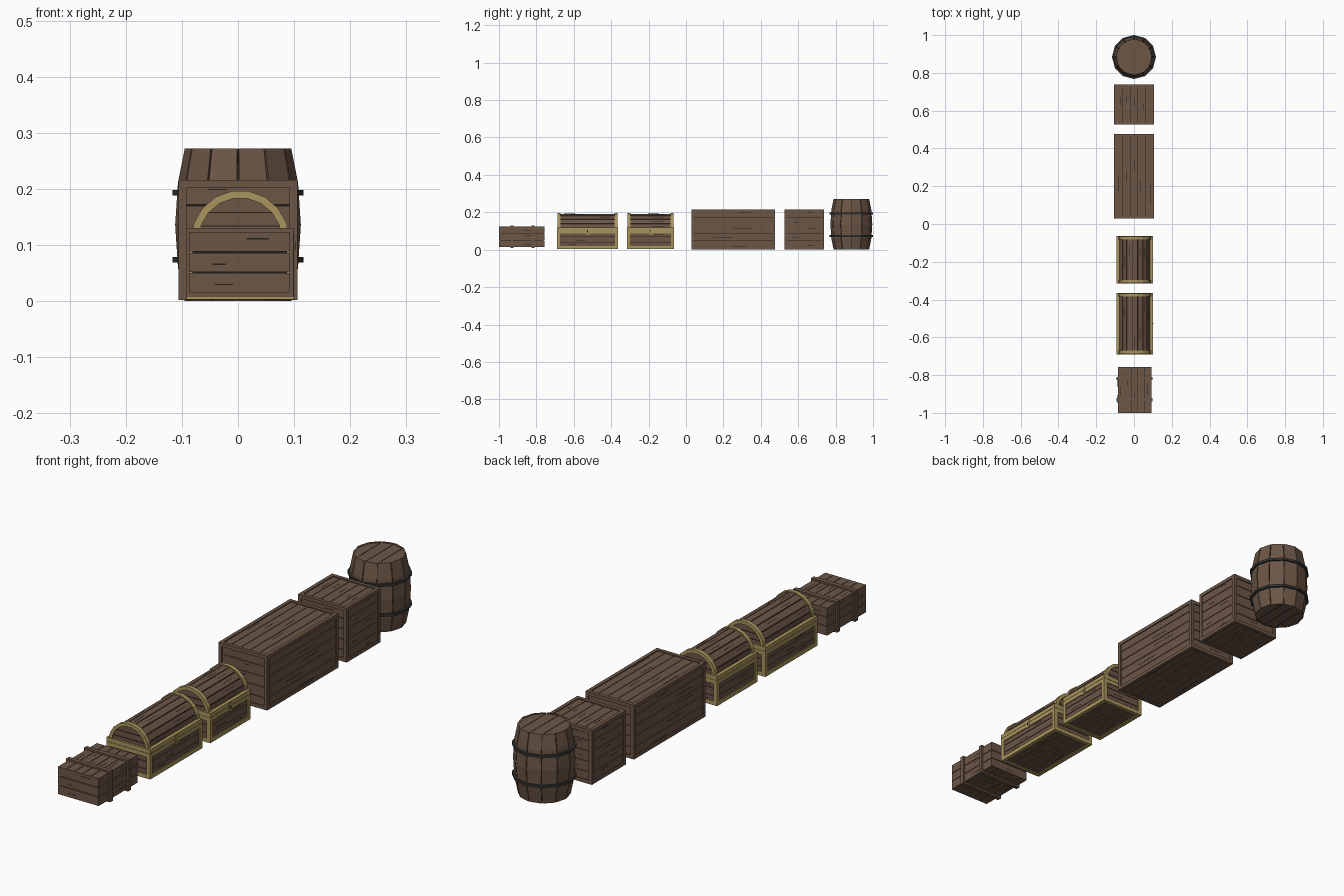
import bpy, bmesh, math, random

if "Cube" in bpy.data.objects:
    bpy.data.objects.remove(bpy.data.objects["Cube"])

random.seed(4)


def material(name, rgb):
    m = bpy.data.materials.new(name)
    m.diffuse_color = (*rgb, 1)
    m.use_nodes = True
    m.node_tree.nodes["Principled BSDF"].inputs["Base Color"].default_value = m.diffuse_color
    return m


WOOD = material("wood", (0.15, 0.093, 0.062))
DARK = material("dark_seams", (0.018, 0.014, 0.011))
BRASS = material("brass", (0.40, 0.30, 0.11))
IRON = material("iron", (0.035, 0.035, 0.033))


def finish(bm, name, mat):
    bmesh.ops.recalc_face_normals(bm, faces=bm.faces)
    me = bpy.data.meshes.new(name)
    bm.to_mesh(me)
    bm.free()
    me.materials.append(mat)
    bpy.context.collection.objects.link(bpy.data.objects.new(name, me))


def loft(bm, rings):
    """Closed solid through a list of equal-sized point rings."""
    vs = [[bm.verts.new(p) for p in r] for r in rings]
    n = len(vs[0])
    for a, b in zip(vs, vs[1:]):
        for i in range(n):
            j = (i + 1) % n
            bm.faces.new((a[i], a[j], b[j], b[i]))
    bm.faces.new(vs[0])
    bm.faces.new(vs[-1])


def box(bm, lo, hi):
    (x0, y0, z0), (x1, y1, z1) = lo, hi
    loft(bm, [[(x0, y0, z), (x1, y0, z), (x1, y1, z), (x0, y1, z)] for z in (z0, z1)])


def inset(lo, hi, d):
    return [v + d for v in lo], [v - d for v in hi]


def frame(bm, lo, hi, t):
    """Beams along all twelve edges of a box."""
    for ax in range(3):
        u, v = [k for k in range(3) if k != ax]
        for su in (0, 1):
            for sv in (0, 1):
                a, b = list(lo), list(hi)
                for k, s in ((u, su), (v, sv)):
                    a[k], b[k] = (hi[k] - t, hi[k]) if s else (lo[k], lo[k] + t)
                if ax != 2:
                    a[ax] += t
                    b[ax] -= t
                box(bm, a, b)


def panel(wood, dark, lo, hi, ax, sgn, run, n, depth=0.005, gap=0.0012):
    """Row of planks on one side of a box, with a few dark cracks."""
    split = 3 - ax - run
    outer = hi[ax] if sgn > 0 else lo[ax]
    w = (hi[split] - lo[split]) / n
    length = hi[run] - lo[run]
    for i in range(n):
        a, b = list(lo), list(hi)
        a[ax], b[ax] = sorted((outer - sgn * depth, outer))
        a[split] = lo[split] + i * w + (gap if i else 0)
        b[split] = lo[split] + (i + 1) * w - (gap if i < n - 1 else 0)
        box(wood, a, b)
        a[ax], b[ax] = sorted((outer - sgn * 0.002, outer + sgn * 0.0004))
        a[run] += length * random.uniform(0.15, 0.6)
        b[run] = a[run] + length * random.uniform(0.12, 0.25)
        a[split] += w * random.uniform(0.25, 0.7)
        b[split] = a[split] + 0.0022
        box(dark, a, b)


def planked_box(name, lo, hi, n_side, n_top, n_end, top=True):
    wood, dark = bmesh.new(), bmesh.new()
    box(dark, *inset(lo, hi, 0.0045))
    for s in (-1, 1):
        panel(wood, dark, lo, hi, 0, s, 1, n_side)
        panel(wood, dark, lo, hi, 1, s, 0, n_end)
        if top or s < 0:
            panel(wood, dark, lo, hi, 2, s, 1, n_top)
    finish(wood, name + "_planks", WOOD)
    finish(dark, name + "_seams", DARK)


def crate(name, y0, y1):
    lo, hi = (-0.106, y0, 0.002), (0.106, y1, 0.216)
    planked_box(name, *inset(lo, hi, 0.004), 5, 5, 5)
    bm = bmesh.new()
    frame(bm, lo, hi, 0.014)
    finish(bm, name + "_frame", WOOD)


def arc(bm, cx, cz, r0, r1, a0, a1, y0, y1):
    """One straight-sided segment of an arch running along y."""
    p = lambda r, a, y: (cx + r * math.cos(a), y, cz + r * math.sin(a))
    loft(bm, [[p(r0, a0, y), p(r1, a0, y), p(r1, a1, y), p(r0, a1, y)] for y in (y0, y1)])


def chest(name, y0, y1):
    cx, half, cz, n = 0.004, 0.0955, 0.11, 9
    lo, hi = (cx - half, y0, 0.003), (cx + half, y1, 0.103)
    planked_box(name + "_body", *inset(lo, hi, 0.004), 3, 4, 3, top=False)
    # brass body frame and lid rail
    bm = bmesh.new()
    frame(bm, lo, hi, 0.016)
    for s in (0, 1):
        xa = hi[0] - 0.014 if s else lo[0]
        box(bm, (xa, y0, 0.104), (xa + 0.014, y1, 0.12))
        ya = y1 - 0.014 if s else y0
        box(bm, (lo[0] + 0.014, ya, 0.104), (hi[0] - 0.014, ya + 0.014, 0.12))
    finish(bm, name + "_brass_frame", BRASS)
    # domed lid: planks, arches at both ends, end boards
    wood, dark, brass = bmesh.new(), bmesh.new(), bmesh.new()
    step = math.pi / n
    for i in range(n):
        a = i * step
        arc(wood, cx, cz, 0.07, 0.083, a + 0.018, a + step - 0.018, y0 + 0.008, y1 - 0.008)
        for ya in (y0 + 0.003, y1 - 0.019):
            arc(brass, cx, cz, 0.074, 0.0875, a, a + step, ya, ya + 0.016)
        ym = random.uniform(y0 + 0.03, y1 - 0.1)
        am = a + step * random.uniform(0.4, 0.6)
        rf = 0.083 * math.cos(step / 2)
        arc(dark, cx, cz, rf - 0.003, rf + 0.0006, am - 0.012, am + 0.012, ym, ym + 0.06)
    for bmx, r, d in ((dark, 0.079, 0.012), (wood, 0.076, 0.008)):
        half_disc = [(cx + r * math.cos(i * step), cz + r * math.sin(i * step)) for i in range(n + 1)]
        loft(bmx, [[(x, y, z) for x, z in half_disc] for y in (y0 + d, y1 - d)])
    for z, w in ((0.134, 0.069), (0.158, 0.056)):
        for y in (y0 + 0.0075, y1 - 0.0075):
            box(dark, (cx - w, y - 0.001, z - 0.001), (cx + w, y + 0.001, z + 0.001))
    finish(wood, name + "_lid_planks", WOOD)
    finish(dark, name + "_lid_seams", DARK)
    finish(brass, name + "_lid_arches", BRASS)
    # latch with keyhole
    ym = (y0 + y1) / 2
    bm = bmesh.new()
    box(bm, (hi[0] - 0.002, ym - 0.009, 0.082), (hi[0] + 0.002, ym + 0.009, 0.115))
    finish(bm, name + "_latch", BRASS)
    bm = bmesh.new()
    box(bm, (hi[0], ym - 0.002, 0.091), (hi[0] + 0.0026, ym + 0.002, 0.106))
    finish(bm, name + "_keyhole", DARK)


def barrel(cy):
    n = 12
    prof = [(0.095, 0.0), (0.107, 0.06), (0.112, 0.136), (0.107, 0.212), (0.095, 0.272)]
    p = lambda r, a, z: (r * math.cos(a), cy + r * math.sin(a), z)
    ring = lambda r, z: [p(r, i * math.tau / n, z) for i in range(n)]
    wood, dark, iron = bmesh.new(), bmesh.new(), bmesh.new()
    # staves around a dark core
    for i in range(n):
        a0, a1 = i * math.tau / n + 0.014, (i + 1) * math.tau / n - 0.014
        loft(wood, [[p(r - 0.008, a0, z), p(r, a0, z), p(r, a1, z), p(r - 0.008, a1, z)] for r, z in prof])
    loft(dark, [ring(r - 0.004, min(max(z, 0.006), 0.266)) for r, z in prof])
    # heads with board seams
    for z0, z1, zs in ((0.002, 0.008, 0.0017), (0.264, 0.27, 0.2703)):
        loft(wood, [ring(0.09, z0), ring(0.09, z1)])
        for x in (-0.045, 0, 0.045):
            h = math.sqrt(0.084 ** 2 - x * x)
            box(dark, (x - 0.001, cy - h, zs - 0.0006), (x + 0.001, cy + h, zs + 0.0006))
    # hoops
    for z in (0.074, 0.193):
        o = [ring(0.1165, z - 0.005), ring(0.1165, z + 0.005)]
        q = [ring(0.104, z + 0.005), ring(0.104, z - 0.005)]
        vs = [[iron.verts.new(c) for c in r] for r in o + q]
        for k in range(4):
            a, b = vs[k], vs[(k + 1) % 4]
            for i in range(n):
                j = (i + 1) % n
                iron.faces.new((a[i], a[j], b[j], b[i]))
    finish(wood, "barrel_staves", WOOD)
    finish(dark, "barrel_seams", DARK)
    finish(iron, "barrel_hoops", IRON)


def small_crate(y0, y1):
    lo, hi = (-0.086, y0, 0.015), (0.092, y1, 0.123)
    planked_box("small_crate", lo, hi, 3, 5, 3)
    # battens wrapped around the box
    bm = bmesh.new()
    t = 0.007
    for y in (-0.93, -0.818):
        a, b = y - 0.0085, y + 0.0085
        for z in (lo[2] - t, hi[2]):
            box(bm, (lo[0] - t, a, z), (hi[0] + t, b, z + t))
        for x in (lo[0] - t, hi[0]):
            box(bm, (x, a, lo[2]), (x + t, b, hi[2]))
    finish(bm, "small_crate_battens", WOOD)


small_crate(-1.0, -0.757)
chest("large_chest", -0.69, -0.364)
chest("small_chest", -0.315, -0.063)
crate("long_crate", 0.03, 0.476)
crate("cube_crate", 0.526, 0.738)
barrel(0.884)
